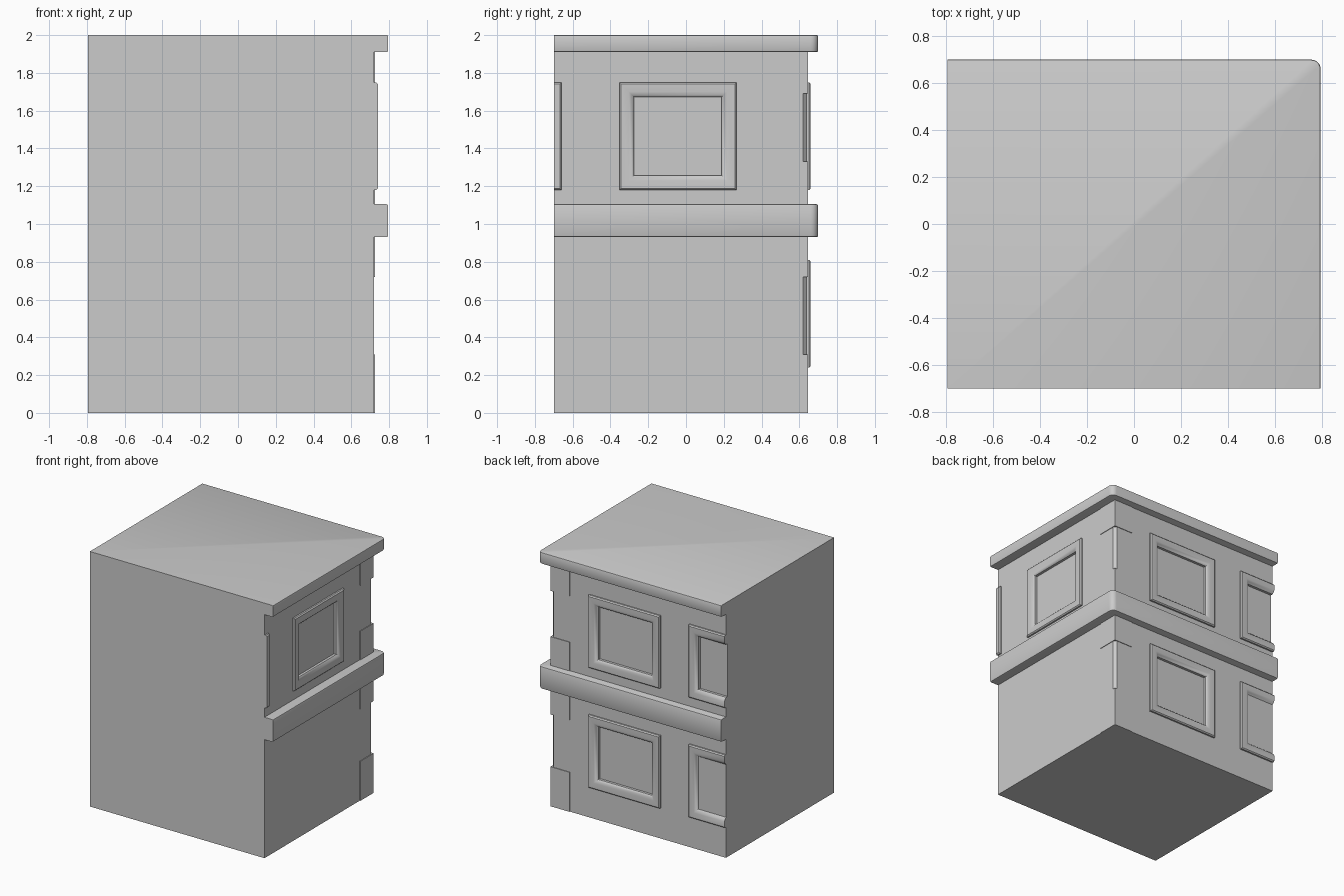
import bpy, bmesh, math
from mathutils import Vector, Matrix

cube = bpy.data.objects.get("Cube")
if cube:
    bpy.data.objects.remove(cube, do_unlink=True)

# Cut planes on two sides, detailed walls on the other two
LEFT, FRONT = -0.795, -0.70
WALL_X, WALL_Y = 0.72, 0.64
LEDGE_X, LEDGE_Y = 0.795, 0.70

stone = bpy.data.materials.new("grey stone")
stone.use_nodes = True
stone.diffuse_color = (0.6, 0.6, 0.6, 1)
bsdf = stone.node_tree.nodes["Principled BSDF"]
bsdf.inputs["Base Color"].default_value = (0.6, 0.6, 0.6, 1)
bsdf.inputs["Roughness"].default_value = 0.8


def finish(bm, name, smooth=False):
    bmesh.ops.recalc_face_normals(bm, faces=bm.faces)
    mesh = bpy.data.meshes.new(name)
    bm.to_mesh(mesh)
    bm.free()
    mesh.materials.append(stone)
    obj = bpy.data.objects.new(name, mesh)
    bpy.context.collection.objects.link(obj)
    if smooth:
        bpy.ops.object.select_all(action='DESELECT')
        obj.select_set(True)
        bpy.context.view_layer.objects.active = obj
        bpy.ops.object.shade_smooth_by_angle(angle=math.radians(40))
    return obj


def tier(name, x, y, z0, z1, corner, segments, edge=0.0):
    """Slab from the cut planes to x, y, with its free corner and rims eased."""
    bm = bmesh.new()
    bmesh.ops.create_cube(bm, size=1)
    for v in bm.verts:
        v.co = (x if v.co.x > 0 else LEFT, y if v.co.y > 0 else FRONT,
                z1 if v.co.z > 0 else z0)
    upright = [e for e in bm.edges
               if all(v.co.x > 0 and v.co.y > 0 for v in e.verts)]
    bmesh.ops.bevel(bm, geom=upright, offset=corner, segments=segments,
                    profile=0.5, affect='EDGES')
    if edge:
        rims = []
        for e in bm.edges:
            a, b = (v.co for v in e.verts)
            mid = (a + b) / 2
            if abs(a.z - b.z) < 1e-4 and mid.x > LEFT + 0.01 and mid.y > FRONT + 0.01:
                rims.append(e)
        bmesh.ops.bevel(bm, geom=rims, offset=edge, segments=2,
                        profile=0.5, affect='EDGES')
    return finish(bm, name, smooth=segments > 1)


def box(name, lo, hi):
    bm = bmesh.new()
    bmesh.ops.create_cube(bm, size=1)
    lo, hi = Vector(lo), Vector(hi)
    for v in bm.verts:
        v.co = [h if c > 0 else l for c, l, h in zip(v.co, lo, hi)]
    return finish(bm, name)


# Main masses
lower_wall = tier("lower_wall", WALL_X, WALL_Y, 0, 0.93, 0.02, 1)
upper_wall = tier("upper_wall", WALL_X, WALL_Y, 1.105, 1.91, 0.02, 1)
tier("belt_ledge", LEDGE_X, LEDGE_Y, 0.93, 1.105, 0.04, 5, 0.01)
tier("roof_ledge", LEDGE_X, LEDGE_Y, 1.91, 2.0, 0.04, 5, 0.008)

# Corner stones
for i, (z0, z1) in enumerate([(0, 0.31), (0.72, 0.93), (1.105, 1.33), (1.69, 1.91)]):
    box(f"corner_stone_{i + 1}", (0.56, 0.48, z0), (WALL_X + 0.005, WALL_Y + 0.005, z1))

# Windows: moulding profile as (distance in from outer edge, height off the wall)
PROFILE = [(0, -0.01), (0, 0.012), (0.008, 0.02), (0.05, 0.02),
           (0.066, 0.012), (0.078, 0.0), (0.078, -0.03), (0.04, -0.03)]
W, H, DEPTH = 0.62, 0.57, 0.02
right_side = Matrix(((0, 0, 1, WALL_X), (1, 0, 0, 0), (0, 1, 0, 0), (0, 0, 0, 1)))
back_side = Matrix(((-1, 0, 0, 0), (0, 0, 1, WALL_Y), (0, 1, 0, 0), (0, 0, 0, 1)))


def clip(bm):
    """Trim away whatever passes the two cut planes and cap it."""
    for co, no in (((LEFT, 0, 0), (-1, 0, 0)), ((0, FRONT, 0), (0, -1, 0))):
        bmesh.ops.bisect_plane(bm, geom=bm.verts[:] + bm.edges[:] + bm.faces[:],
                               plane_co=co, plane_no=no, clear_outer=True)
        bmesh.ops.holes_fill(bm, edges=[e for e in bm.edges if e.is_boundary])


def window(name, wall, side, u, z):
    # Recess in the wall
    bm = bmesh.new()
    bmesh.ops.create_cube(bm, size=1, matrix=Matrix.Translation((u, z, 0))
                          @ Matrix.Diagonal((W - 0.15, H - 0.15, 2 * DEPTH, 1)))
    bm.transform(side)
    cutter = finish(bm, "recess_cutter")
    cutter.hide_render = True
    mod = wall.modifiers.new("recess", 'BOOLEAN')
    mod.operation, mod.solver, mod.object = 'DIFFERENCE', 'EXACT', cutter
    bpy.context.view_layer.objects.active = wall
    bpy.ops.object.modifier_apply(modifier=mod.name)
    bpy.data.objects.remove(cutter, do_unlink=True)

    # Mitred frame
    bm = bmesh.new()
    rings = []
    for su, sz in ((-1, -1), (1, -1), (1, 1), (-1, 1)):
        rings.append([bm.verts.new((u + su * (W / 2 - d), z + sz * (H / 2 - d), h))
                      for d, h in PROFILE])
    n = len(PROFILE)
    for i in range(4):
        a, b = rings[i], rings[(i + 1) % 4]
        for j in range(n):
            k = (j + 1) % n
            bm.faces.new((a[j], b[j], b[k], a[k]))
    bm.transform(side)
    clip(bm)
    finish(bm, name, smooth=True)


UPPER, LOWER = 1.465, 0.525
window("right_window_frame", upper_wall, right_side, -0.043, UPPER)
window("right_cut_window_frame", upper_wall, right_side, -0.97, UPPER)
for label, wall, z in (("upper", upper_wall, UPPER), ("lower", lower_wall, LOWER)):
    window(f"back_{label}_window_frame", wall, back_side, -0.08, z)
    window(f"back_{label}_cut_window_frame", wall, back_side, 0.79, z)
